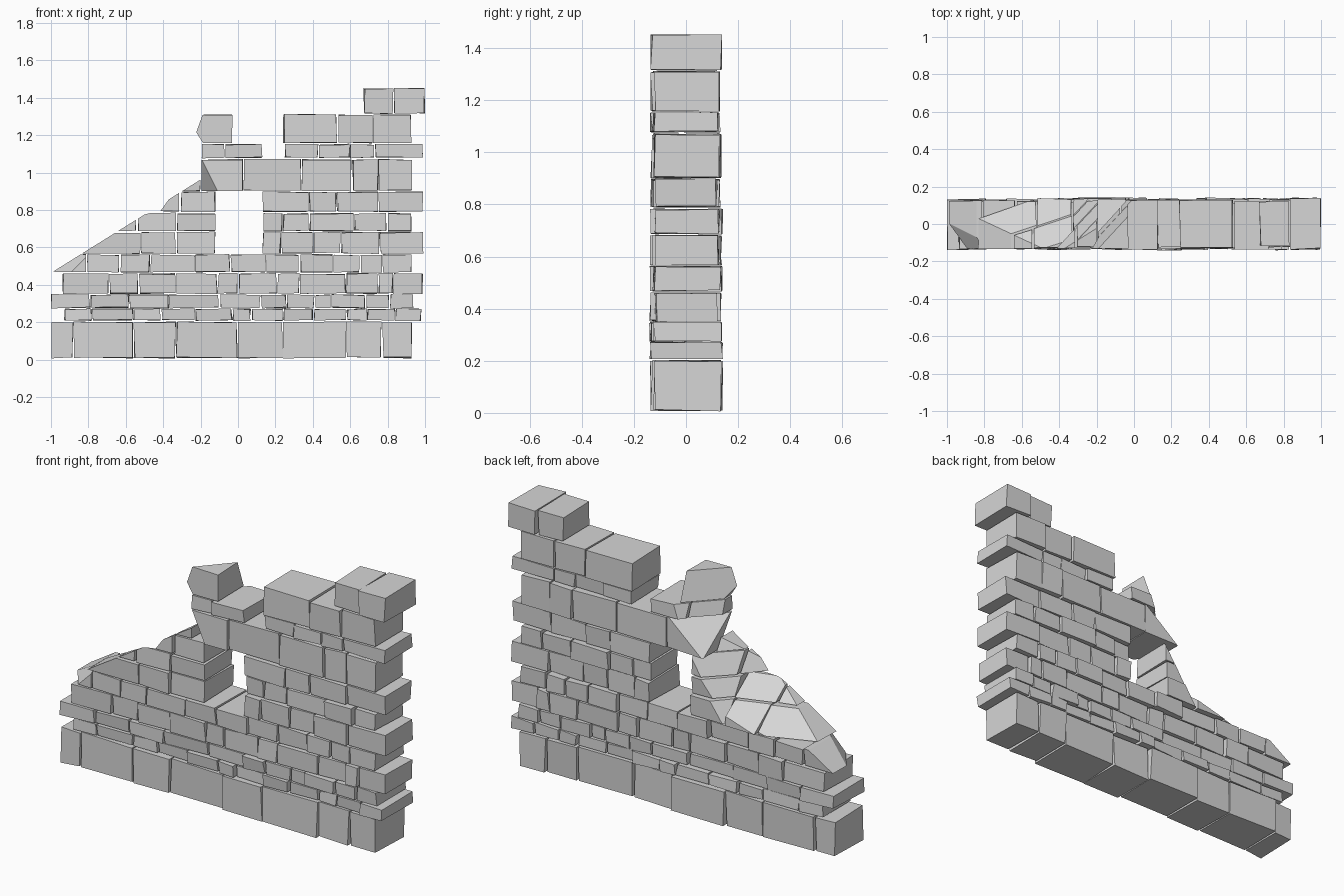
import bpy
import bmesh
import random
from mathutils import Vector

random.seed(4)

if "Cube" in bpy.data.objects:
    bpy.data.objects.remove(bpy.data.objects["Cube"], do_unlink=True)

# One plain stone colour
stone = bpy.data.materials.new("grey stone")
stone.use_nodes = True
colour = (0.67, 0.67, 0.67, 1)
stone.diffuse_color = colour
stone.node_tree.nodes["Principled BSDF"].inputs["Base Color"].default_value = colour

GAP = 0.004     # half of the open joint between two stones
DEPTH = 0.126   # half of the wall thickness

# Break planes (point, outward normal) along the collapsed edge
SLOPE = (Vector((-0.99, 0, 0.47)), Vector((-0.53, 0, 0.85)))
BOWL = (Vector((-0.5, 0.1, 0.6)), Vector((-0.2, 0.6, 0.77)))
COLUMN = (Vector((-0.18, 0.13, 0.78)), Vector((-1, 0.93, 0.67)))
PIER = (Vector((-0.22, -0.12, 1.2)), Vector((-0.82, 0.75, 0.3)))
PIER_UNDER = (Vector((-0.22, 0, 1.21)), Vector((-0.8, 0, -0.5)))
FOOT = (Vector((-0.86, -0.13, 0.5)), Vector((-0.6, -0.45, 0.6)))
LINTEL_BACK = (Vector((-0.2, -0.12, 1.07)), Vector((-1, 0.86, 1.23)))
LINTEL_END = (Vector((-0.16, -0.13, 1.0)), Vector((-0.75, -0.5, -0.35)))


def wobble(amount):
    return random.uniform(-amount, amount)


def add_stone(target, x0, x1, z0, z1, breaks):
    """Add one irregular block, chipped by the break planes."""
    bm = bmesh.new()
    bmesh.ops.create_cube(bm, size=1)
    front = -DEPTH + wobble(0.012)
    back = DEPTH + wobble(0.012)
    for v in bm.verts:
        v.co = Vector((
            (x0 + GAP if v.co.x < 0 else x1 - GAP) + wobble(0.005),
            (front if v.co.y < 0 else back) + wobble(0.005),
            (z0 if v.co.z < 0 else z1) + wobble(0.004)))
    for point, normal in breaks:
        bmesh.ops.bisect_plane(
            bm, geom=bm.verts[:] + bm.edges[:] + bm.faces[:],
            plane_co=point, plane_no=normal, clear_outer=True)
        if not bm.faces:
            break
        bmesh.ops.holes_fill(bm, edges=bm.edges[:], sides=0)
    if bm.faces:
        bmesh.ops.recalc_face_normals(bm, faces=bm.faces[:])
        block = bpy.data.meshes.new("block")
        bm.to_mesh(block)
        target.from_mesh(block)
        bpy.data.meshes.remove(block)
    bm.free()


def course(name, z0, z1, *runs, breaks=()):
    """Lay a row of stones; each run lists its joints in hundredths."""
    bm = bmesh.new()
    for run in runs:
        for a, b in zip(run, run[1:]):
            chips = breaks if a < 0 else ()
            add_stone(bm, a / 100, b / 100, z0, z1, chips)
    mesh = bpy.data.meshes.new(name)
    bm.to_mesh(mesh)
    bm.free()
    mesh.materials.append(stone)
    obj = bpy.data.objects.new(name, mesh)
    bpy.context.collection.objects.link(obj)
    return obj


# Large footing stones and the thin courses above them
course("footing_course", 0.01, 0.2,
       [-100, -88, -56, -33, 0, 24, 58, 77, 93])
course("thin_course_lower", 0.21, 0.27,
       [-93, -78, -56, -41, -23, -3, 7, 24, 40, 58, 69, 84, 98])
course("thin_course_upper", 0.277, 0.346,
       [-100, -79, -58, -37, -10, 12, 26, 41, 50, 68, 81, 94])
course("middle_course", 0.354, 0.459,
       [-94, -69, -53, -33, -11, 0, 21, 33, 58, 75, 83, 99])
course("sill_course", 0.469, 0.56,
       [-100, -81, -63, -47, -23, -4, 15, 33, 51, 65, 77, 93],
       breaks=[SLOPE, FOOT])

# Hollowed rubble left of the window
course("rubble_lower", 0.569, 0.68, [-86, -52, -33], breaks=[SLOPE, BOWL])
course("rubble_upper", 0.688, 0.782, [-70, -54, -33], breaks=[SLOPE, BOWL])

# Courses on both sides of the window opening
course("window_course_lower", 0.569, 0.68,
       [-33, -12], [13, 23, 40, 55, 76, 99], breaks=[COLUMN])
course("window_course_middle", 0.688, 0.782,
       [-33, -12], [13, 24, 38, 62, 80, 93], breaks=[COLUMN])
course("window_course_upper", 0.791, 0.896,
       [-42, -31, -12], [13, 38, 53, 75, 99], breaks=[SLOPE, COLUMN])

# Lintel course with its broken stub
course("lintel_course", 0.904, 1.07, [-20, 3, 34, 61, 75, 93],
       breaks=[LINTEL_BACK, LINTEL_END])
course("lintel_stub", 0.9, 0.97, [-37, -20], breaks=[SLOPE, COLUMN])

# Ragged top of the wall
course("upper_thin_course", 1.08, 1.151,
       [-20, -7, 13], [25, 43, 60, 73, 99], breaks=[PIER])
course("upper_course", 1.16, 1.31,
       [-23, -3], [24, 53, 72, 93], breaks=[PIER, PIER_UNDER])
course("top_course", 1.317, 1.45, [67, 83, 100])
